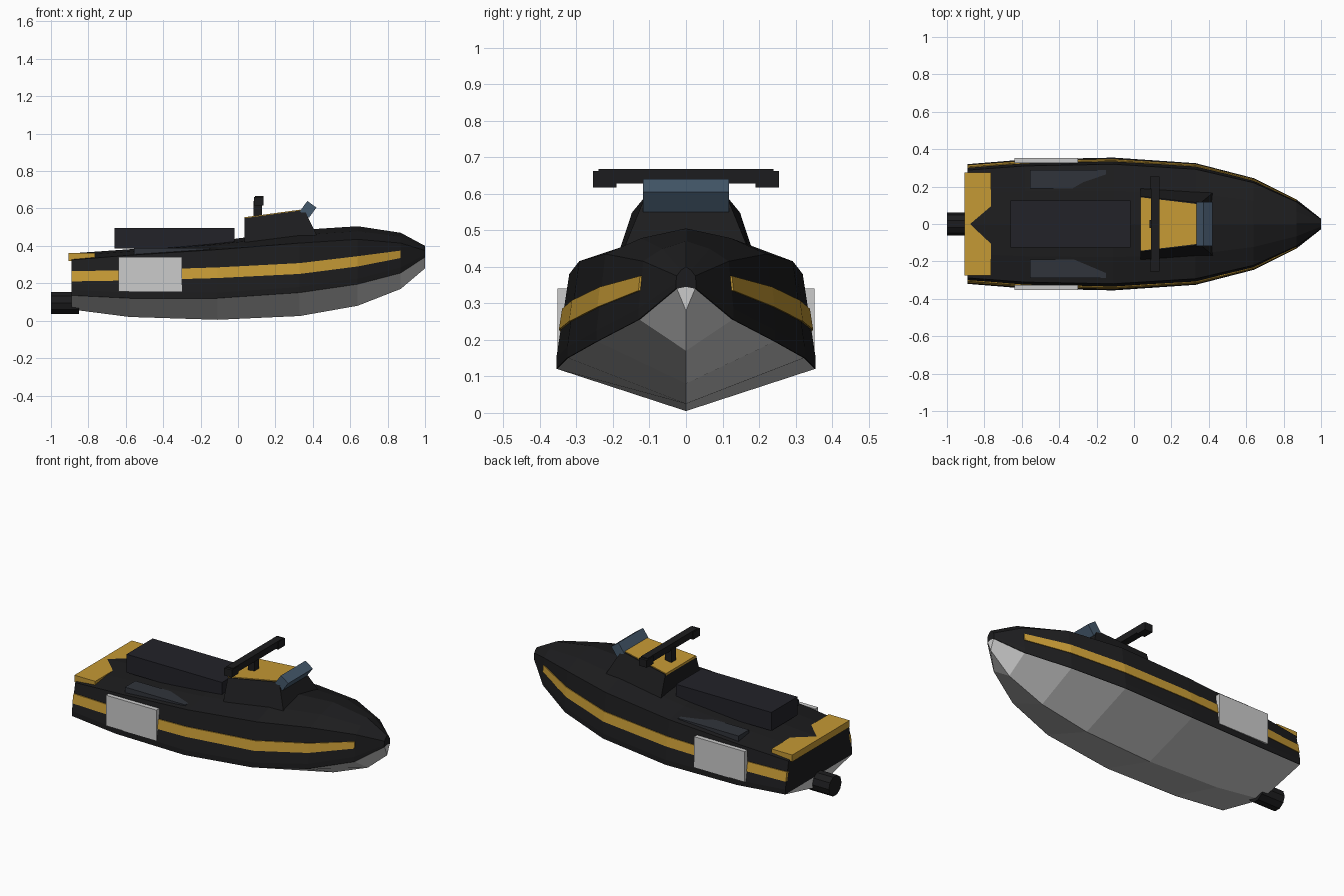
import bpy, bmesh, math
from mathutils import Matrix, Vector

if "Cube" in bpy.data.objects:
    bpy.data.objects.remove(bpy.data.objects["Cube"])


def material(name, rgb):
    m = bpy.data.materials.new(name)
    m.diffuse_color = (*rgb, 1)
    m.use_nodes = True
    m.node_tree.nodes["Principled BSDF"].inputs["Base Color"].default_value = m.diffuse_color
    return m


BLACK = material("black", (0.012, 0.012, 0.013))
CHARCOAL = material("charcoal", (0.016, 0.016, 0.022))
PANEL = material("panel", (0.03, 0.034, 0.043))
YELLOW = material("yellow", (0.56, 0.32, 0.035))
GLASS = material("glass", (0.06, 0.1, 0.15))


def finish(name, bm, mat=None):
    bmesh.ops.recalc_face_normals(bm, faces=bm.faces)
    me = bpy.data.meshes.new(name)
    bm.to_mesh(me)
    bm.free()
    ob = bpy.data.objects.new(name, me)
    bpy.context.collection.objects.link(ob)
    if mat:
        me.materials.append(mat)
    return ob


def loft(name, rings, mat=None):
    """Skin closed rings of points and cap both ends."""
    bm = bmesh.new()
    vs = [[bm.verts.new(p) for p in r] for r in rings]
    n = len(vs[0])
    for a, b in zip(vs, vs[1:]):
        for i in range(n):
            j = (i + 1) % n
            bm.faces.new((a[i], a[j], b[j], b[i]))
    bm.faces.new(vs[0])
    bm.faces.new(vs[-1])
    return finish(name, bm, mat)


def box(name, x, y, z, mat=None, tilt=0.0):
    """Box from (min, max) ranges, tilted about the y axis."""
    mid = Vector([(r[0] + r[1]) / 2 for r in (x, y, z)])
    size = [r[1] - r[0] for r in (x, y, z)]
    bm = bmesh.new()
    bmesh.ops.create_cube(bm, size=1, matrix=Matrix.Translation(mid)
                          @ Matrix.Rotation(tilt, 4, 'Y')
                          @ Matrix.Diagonal((*size, 1)))
    return finish(name, bm, mat)


# Hull stations: x, half width, keel z, chine z, gunwale z, deck centre z
STATIONS = [
    (-0.89, 0.320, 0.060, 0.135, 0.325, 0.360),
    (-0.58, 0.345, 0.020, 0.120, 0.350, 0.382),
    (-0.11, 0.355, 0.005, 0.120, 0.380, 0.425),
    (0.33, 0.325, 0.025, 0.150, 0.415, 0.485),
    (0.64, 0.245, 0.080, 0.195, 0.435, 0.505),
    (0.87, 0.130, 0.170, 0.255, 0.415, 0.470),
    (1.00, 0.028, 0.280, 0.340, 0.375, 0.400),
]
RIM = 0.03

# Grey V-shaped lower hull
loft("lower_hull", [[(x, 0, k), (x, w - 0.003, c), (x, 0, c + 0.005), (x, 3e-3 - w, c)]
                    for x, w, k, c, g, t in STATIONS])


# Black topsides and crowned deck
def topside_ring(x, w, k, c, g, t):
    rim = min(RIM, (g - c) * 0.4)
    half = [(w, c), (w, c + rim), (0.9 * w, g), (0.5 * w, g + 0.62 * (t - g))]
    return ([(x, y, z) for y, z in half] + [(x, 0, t)]
            + [(x, -y, z) for y, z in reversed(half)])


loft("upper_hull", [topside_ring(*s) for s in STATIONS], BLACK)

# Side stripes following the topsides
STRIPE = [(0.21, 0.265), (0.215, 0.27), (0.228, 0.285),
          (0.25, 0.308), (0.29, 0.345), (0.335, 0.375)]
for side, tag in ((-1, "right"), (1, "left")):
    rings = []
    for (x, w, k, c, g, t), (lo, hi) in zip(STATIONS, STRIPE):
        def skin(z):
            return w - 0.1 * w * (z - c - RIM) / (g - c - RIM)
        rings.append([(x, side * (skin(z) + d), z)
                      for z, d in ((lo, 0.005), (hi, 0.005), (hi, -0.01), (lo, -0.01))])
    loft(tag + "_stripe", rings, YELLOW)

    # Blank side plate
    ys = sorted((side * 0.325, side * 0.352))
    box(tag + "_side_plate", (-0.64, -0.30), ys, (0.155, 0.34))

    # Footwell pad, partly sunk into the deck
    ys = sorted((side * 0.19, side * 0.29))
    box(tag + "_footwell_pad", (-0.555, -0.15), ys, (0.352, 0.388), PANEL)

    # Handlebar grip
    ys = sorted((side * 0.19, side * 0.255))
    box(tag + "_grip", (0.085, 0.137), ys, (0.617, 0.662), BLACK)

# Rear boarding platform
box("rear_platform", (-0.905, -0.765), (-0.275, 0.275), (0.32, 0.361), YELLOW)

# Seat
box("seat", (-0.66, -0.02), (-0.125, 0.125), (0.385, 0.496), CHARCOAL)


# Steering console: tapered block with a yellow top panel
def rect(a, b):
    (x0, y0, z0), (x1, y1, z1) = a, b
    return [(x0, -y0, z0), (x1, -y1, z1), (x1, y1, z1), (x0, y0, z0)]


loft("console", [rect((0.035, 0.19, 0.42), (0.425, 0.17, 0.45)),
                 rect((0.035, 0.148, 0.548), (0.355, 0.112, 0.592))], BLACK)
loft("console_panel", [rect((0.034, 0.143, 0.54), (0.335, 0.107, 0.58)),
                       rect((0.034, 0.143, 0.553), (0.335, 0.107, 0.594))], YELLOW)

# Windshield
box("windshield", (0.345, 0.405), (-0.118, 0.118), (0.561, 0.629), GLASS, math.radians(36))

# Handlebar
box("steering_post", (0.083, 0.127), (-0.022, 0.022), (0.54, 0.64), BLACK)
box("handlebar", (0.09, 0.135), (-0.24, 0.24), (0.628, 0.667), BLACK)

# Jet nozzle
bm = bmesh.new()
bmesh.ops.create_cone(bm, cap_ends=True, segments=10, radius1=0.061, radius2=0.061, depth=0.15,
                      matrix=Matrix.Translation((-0.925, 0, 0.095)) @ Matrix.Rotation(math.pi / 2, 4, 'Y'))
finish("jet_nozzle", bm, BLACK)
